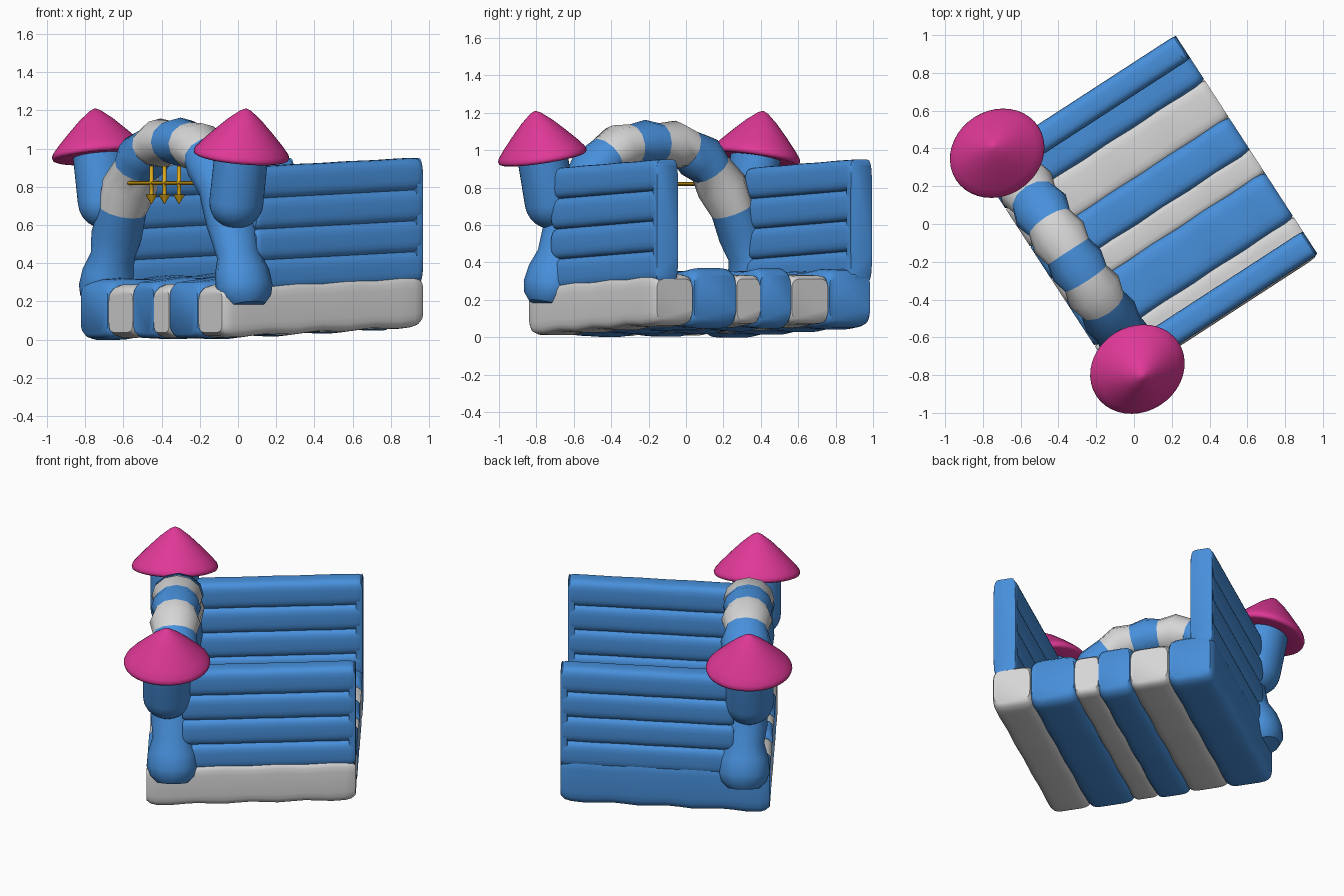
import bpy, bmesh, math
from mathutils import Vector, Matrix

cube = bpy.data.objects.get("Cube")
if cube:
    bpy.data.objects.remove(cube, do_unlink=True)

TURN = math.radians(33)          # the castle stands turned in plan
ORIGIN = Vector((-0.016, 0.022, 0))
SLOPE = 0.045                    # gentle rise towards the open back


def material(name, rgb):
    m = bpy.data.materials.new(name)
    m.diffuse_color = (*rgb, 1)
    m.use_nodes = True
    m.node_tree.nodes["Principled BSDF"].inputs["Base Color"].default_value = (*rgb, 1)
    return m


BLUE = material("blue vinyl", (0.064, 0.28, 0.716))
WHITE = material("white vinyl", (0.68, 0.68, 0.68))
PINK = material("pink roof", (0.74, 0.04, 0.31))
GOLD = material("gold", (0.78, 0.42, 0.01))


def loft(name, rings, mats, pick=lambda i: 0, angle=40, matrix=None):
    """Skin a list of equal rings, cap both ends and place the object."""
    bm = bmesh.new()
    loops = [[bm.verts.new(p) for p in ring] for ring in rings]
    n = len(loops[0])
    for i in range(len(loops) - 1):
        for k in range(n):
            f = bm.faces.new((loops[i][k], loops[i][(k + 1) % n],
                              loops[i + 1][(k + 1) % n], loops[i + 1][k]))
            f.material_index = pick(i)
    bm.faces.new(loops[0]).material_index = pick(0)
    bm.faces.new(loops[-1]).material_index = pick(len(loops) - 2)
    bmesh.ops.recalc_face_normals(bm, faces=bm.faces)
    if matrix:
        bm.transform(matrix)
    mesh = bpy.data.meshes.new(name)
    bm.to_mesh(mesh)
    bm.free()
    for m in mats:
        mesh.materials.append(m)
    mesh.polygons.foreach_set("use_smooth", [True] * len(mesh.polygons))
    mesh.set_sharp_from_angle(angle=math.radians(angle))
    ob = bpy.data.objects.new(name, mesh)
    ob.rotation_euler.z = TURN
    ob.location = ORIGIN
    bpy.context.collection.objects.link(ob)
    return ob


def pillow_ring(x, y, z, half_y, half_z, power, n=24):
    """Rounded-rectangle section across the x direction."""
    ring = []
    for k in range(n):
        t = math.tau * (k + 0.5) / n
        c, s = math.cos(t), math.sin(t)
        ring.append((x, y + half_y * math.copysign(abs(c) ** (2 / power), c),
                     z + SLOPE * x + half_z * math.copysign(abs(s) ** (2 / power), s)))
    return ring


def pillow(name, x0, x1, y, z, half_y, half_z, power, mat, wave=0.0, shrink=0.8, soft=0.04):
    """Inflated bar along x with soft ends and optional ripples."""
    stops = [(x0, shrink, 0), (x0 + soft * 0.4, (1 + shrink) / 2 + 0.04, 0)]
    inner = 14
    for i in range(inner + 1):
        x = x0 + soft + (x1 - x0 - 2 * soft) * i / inner
        stops.append((x, 1, wave * math.sin(19 * x + 17 * y)))
    stops += [(x1 - soft * 0.4, (1 + shrink) / 2 + 0.04, 0), (x1, shrink, 0)]
    rings = [pillow_ring(x, y, z, half_y * (1 + (s - 1) * 0.6), half_z * (s + w), power)
             for x, s, w in stops]
    return loft(name, rings, [mat], angle=50)


def lathe(name, profile, mat, rx, ry, matrix, angle=40, n=40):
    """Revolve (radius, height) pairs about z with an oval section."""
    rings = [[(rx * r * math.cos(math.tau * k / n), ry * r * math.sin(math.tau * k / n), h)
              for k in range(n)] for r, h in profile]
    return loft(name, rings, [mat], angle=angle, matrix=matrix)


# Striped inflated floor
edges = [-0.69, -0.455, -0.175, -0.03, 0.17, 0.41, 0.68]
for i, (lo, hi) in enumerate(zip(edges, edges[1:])):
    is_blue = i % 2 == 1
    pillow(f"floor_strip_{i + 1}", -0.525, 0.73, (lo + hi) / 2, 0.178 if is_blue else 0.17,
           (hi - lo) / 2 + 0.012, 0.156 if is_blue else 0.137, 5.5,
           BLUE if is_blue else WHITE, wave=0.04, soft=0.06)

# Side walls of four stacked tubes closed by a thin end cap
for side, tag in ((1, "left"), (-1, "right")):
    for row in range(4):
        pillow(f"{tag}_wall_tube_{row + 1}", -0.31, 0.725, side * 0.618, 0.348 + 0.162 * row,
               0.074, 0.086, 3.6, BLUE, wave=0.01, shrink=0.85, soft=0.03)
    pillow(f"{tag}_wall_end_cap", 0.69, 0.73, side * 0.618, 0.59, 0.07, 0.322, 7,
           BLUE, shrink=0.96, soft=0.015)

# Arch with swollen segments and bulbous feet
foot = [(0.685, 0.085), (0.675, 0.118), (0.66, 0.132), (0.635, 0.126), (0.607, 0.102)]
span = [(0.57, 0.118), (0.51, 0.112), (0.44, 0.13), (0.37, 0.11), (0.30, 0.13), (0.22, 0.108),
        (0.13, 0.13), (0.04, 0.11), (-0.045, 0.128), (-0.13, 0.11), (-0.21, 0.13),
        (-0.29, 0.11), (-0.37, 0.127), (-0.45, 0.112), (-0.54, 0.12)]
path = foot + span + [(-c, r) for c, r in reversed(foot)]


def arch_point(c):
    return Vector((-0.37, c, 1.035 * (1 - abs(c / 0.73) ** 3)))


rings = []
for c, r in path:
    mid = arch_point(c)
    tangent = (arch_point(c - 0.01) - arch_point(c + 0.01)).normalized()
    across = Vector((1, 0, 0))
    out = tangent.cross(across)
    rings.append([mid + r * (1.18 * math.cos(math.tau * k / 12) * across
                             + math.sin(math.tau * k / 12) * out) for k in range(12)])


def stripe(i):
    c = (path[i][0] + path[i + 1][0]) / 2
    return int(any(lo < c < hi for lo, hi in ((0.37, 0.51), (0.04, 0.22), (-0.29, -0.13))))


loft("striped_arch", rings, [BLUE, WHITE], stripe, angle=35)

# Leaning turrets with pointed roofs
capsule = [(math.sin(t * math.pi / 12) if t else 0.02,
            -0.25 - 0.14 * math.cos(t * math.pi / 12)) for t in range(7)] + [(1, 0.03)]
roof = [(0.3, 0.0), (0.93, -0.012), (0.985, -0.006), (1, 0.008), (0.97, 0.026), (0.85, 0.062),
        (0.6, 0.128), (0.35, 0.19), (0.12, 0.237), (0.01, 0.25)]
for side, tag in ((1, "left"), (-1, "right")):
    lean = Matrix.Translation((-0.402, side * 0.68, 0.965)) @ Matrix.Rotation(
        -side * math.radians(11), 4, 'X')
    lathe(f"{tag}_turret", capsule, BLUE, 0.146, 0.13, lean)
    lathe(f"{tag}_turret_roof", roof, PINK, 0.26, 0.23, lean, angle=60)

# Gold bar with three hanging arrows under the arch
bar = Matrix.Translation((-0.45, 0, 0.82)) @ Matrix.Rotation(math.pi / 2, 4, 'X')
lathe("gold_bar", [(1, -0.36), (1, 0.34)], GOLD, 0.01, 0.01, bar, n=8)
arrow = [(0.05, 0.0), (1, 0.05), (0.34, 0.05), (0.34, 0.1), (0.6, 0.11), (0.34, 0.12),
         (0.34, 0.2)]
for i, y in enumerate((-0.155, -0.015, 0.11)):
    lathe(f"gold_arrow_{i + 1}", arrow, GOLD, 0.032, 0.032,
          Matrix.Translation((-0.45, y, 0.71)), n=10)
